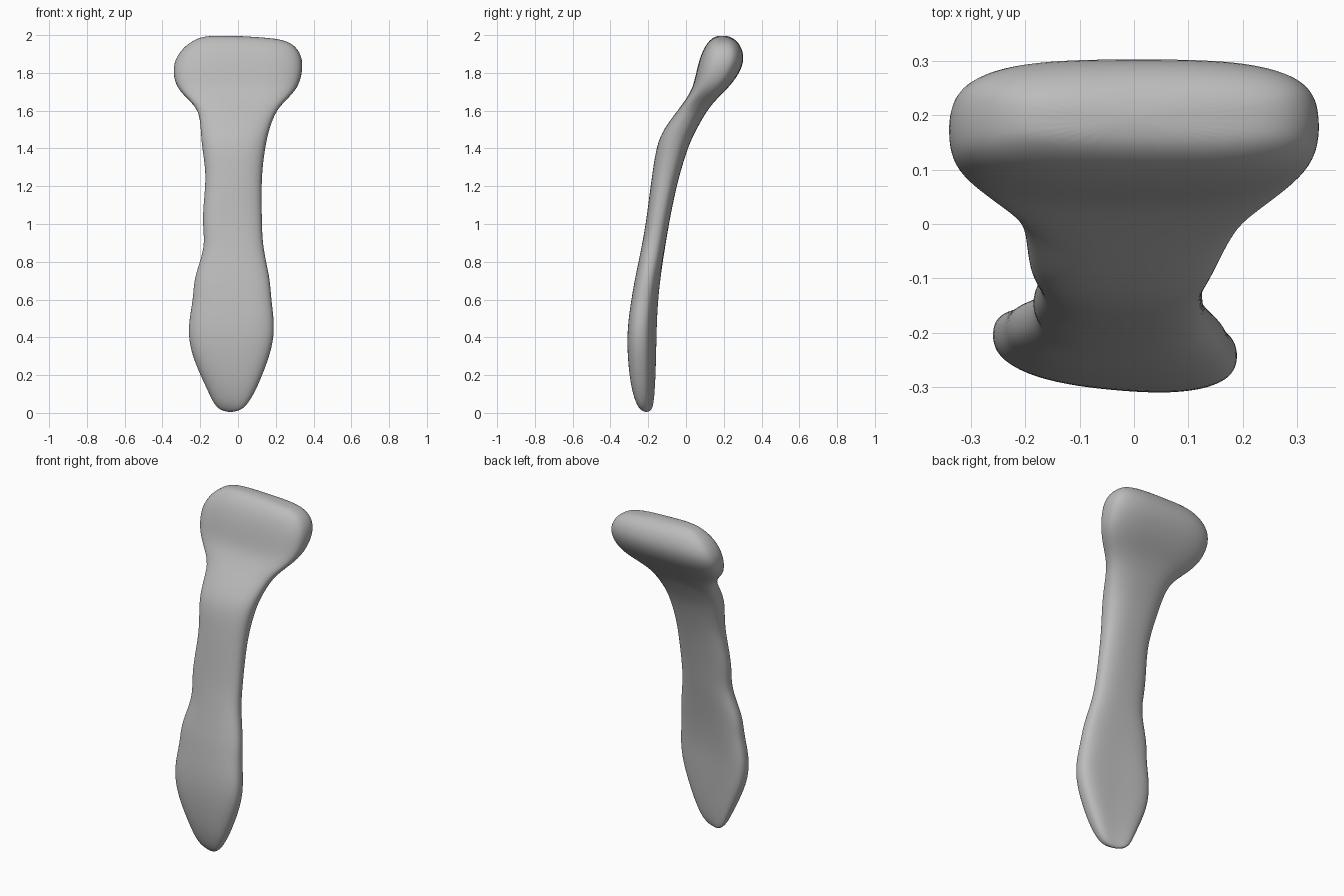
import bpy, bmesh, math

if "Cube" in bpy.data.objects:
    bpy.data.objects.remove(bpy.data.objects["Cube"], do_unlink=True)

# Cross-sections up the bone: height, right edge, left edge, front, back
SECTIONS = [
    (.015, -.1, .02, -.235, -.185),
    (.05, -.13, .055, -.262, -.168),
    (.12, -.162, .095, -.285, -.155),
    (.2, -.2, .13, -.3, -.147),
    (.3, -.243, .168, -.31, -.141),
    (.4, -.265, .193, -.313, -.138),
    (.5, -.26, .192, -.306, -.136),
    (.6, -.238, .177, -.29, -.133),
    (.7, -.237, .172, -.274, -.125),
    (.8, -.202, .15, -.252, -.115),
    (.9, -.173, .13, -.232, -.102),
    (1.02, -.194, .127, -.21, -.087),
    (1.2, -.172, .125, -.188, -.05),
    (1.3, -.173, .13, -.174, -.022),
    (1.42, -.194, .147, -.155, .015),
    (1.5, -.198, .165, -.122, .055),
    (1.6, -.205, .2, -.045, .11),
    (1.66, -.265, .26, .0, .16),
    (1.72, -.328, .32, .036, .225),
    (1.8, -.348, .343, .053, .287),
    (1.87, -.338, .345, .07, .31),
    (1.93, -.295, .32, .093, .298),
    (1.97, -.235, .275, .122, .27),
    (1.99, -.18, .21, .15, .235),
]
SIDES = 28


def ring(bm, section):
    """One rounded, slightly twisted cross-section with a shallow hollow back."""
    z, x0, x1, y0, y1 = section
    cx, cy = (x0 + x1) / 2, (y0 + y1) / 2
    rx, ry = (x1 - x0) / 2, (y1 - y0) / 2
    blade = min(1, max(0, 2 - 2 * z))
    power = .65 if z > 1.65 else .8
    verts = []
    for i in range(SIDES):
        a = math.tau * i / SIDES
        c, s = math.cos(a), math.sin(a)
        u = math.copysign(abs(c) ** power, c)
        v = math.copysign(abs(s) ** power, s)
        twist = -.02 * blade * u
        hollow = .3 * ry * max(0, v) * (1 - u * u) * blade
        # the upper end stands a little higher on its right side
        lean = -.08 * u * max(0, z - 1.9)
        squeeze = 1 - .06 * blade
        verts.append(bm.verts.new((cx + rx * u, cy + ry * v * squeeze + twist - hollow, z + lean)))
    return verts


# Bone body lofted from the rings
bm = bmesh.new()
rings = [ring(bm, s) for s in SECTIONS]
for low, high in zip(rings, rings[1:]):
    for i in range(SIDES):
        j = (i + 1) % SIDES
        bm.faces.new((low[i], low[j], high[j], high[i]))

# Rounded ends
for loop, tip in ((rings[0], (-.04, -.21, 0)), (rings[-1], (-.02, .19, 1.998))):
    pole = bm.verts.new(tip)
    for i in range(SIDES):
        bm.faces.new((loop[i], loop[(i + 1) % SIDES], pole))
bmesh.ops.recalc_face_normals(bm, faces=bm.faces)

mesh = bpy.data.meshes.new("bone_body")
bm.to_mesh(mesh)
bm.free()
bone = bpy.data.objects.new("bone_body", mesh)
bpy.context.collection.objects.link(bone)
mesh.polygons.foreach_set("use_smooth", [True] * len(mesh.polygons))

# Soft organic surface
smooth = bone.modifiers.new("soften", "SMOOTH")
smooth.factor = .25
smooth.iterations = 1
subdivide = bone.modifiers.new("subdivide", "SUBSURF")
subdivide.levels = subdivide.render_levels = 2

# Plain grey
grey = bpy.data.materials.new("plain_grey")
grey.use_nodes = True
colour = (.5, .5, .5, 1)
grey.diffuse_color = colour
shader = grey.node_tree.nodes["Principled BSDF"]
shader.inputs["Base Color"].default_value = colour
shader.inputs["Roughness"].default_value = .7
mesh.materials.append(grey)
